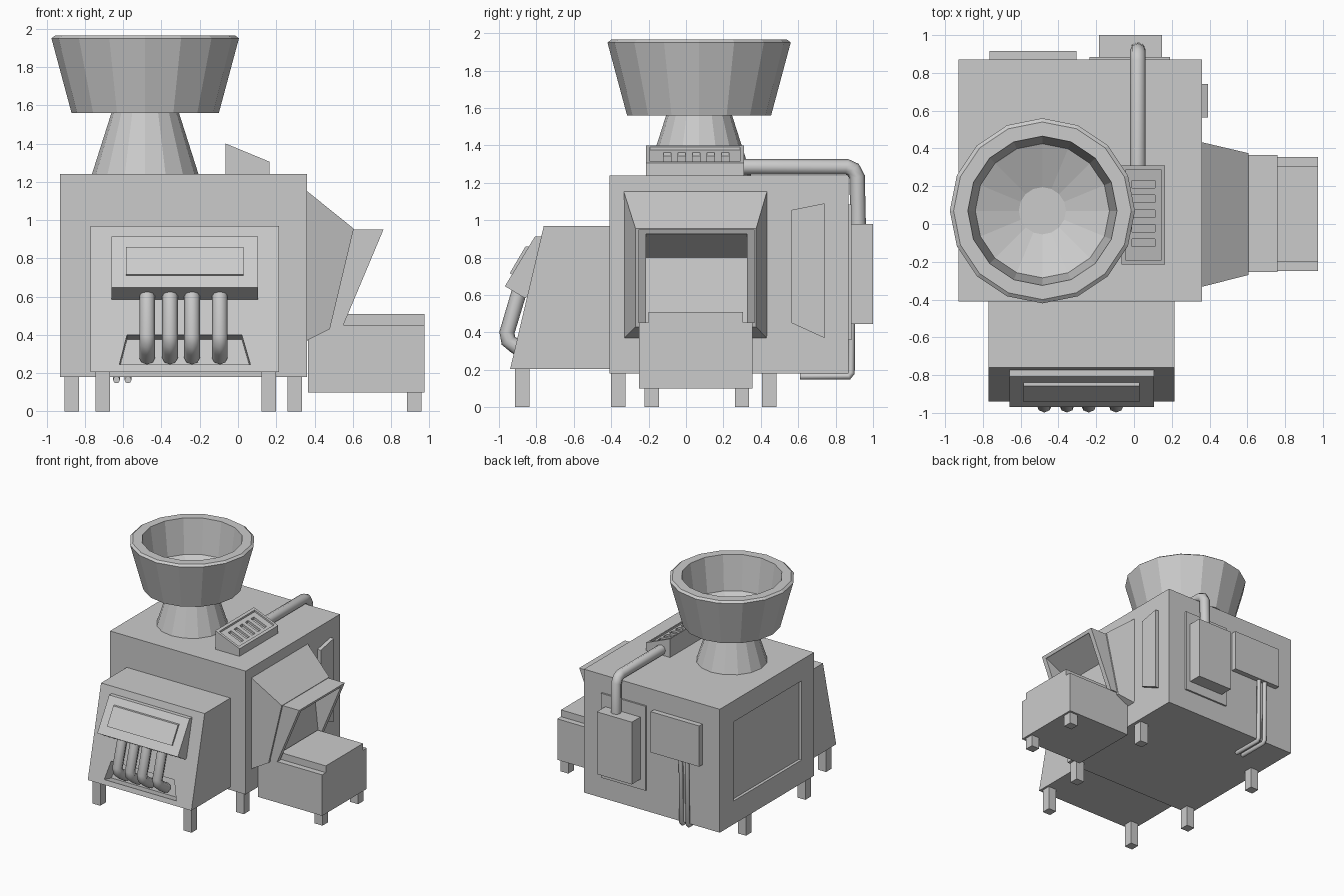
import bpy, bmesh, math
from mathutils import Vector

if "Cube" in bpy.data.objects:
    bpy.data.objects.remove(bpy.data.objects["Cube"])

metal = bpy.data.materials.new("grey_metal")
metal.use_nodes = True
GREY = (0.6, 0.6, 0.6, 1)
metal.diffuse_color = GREY
metal.node_tree.nodes["Principled BSDF"].inputs["Base Color"].default_value = GREY


def finish(name, bm):
    bmesh.ops.recalc_face_normals(bm, faces=bm.faces)
    mesh = bpy.data.meshes.new(name)
    bm.to_mesh(mesh)
    bm.free()
    mesh.materials.append(metal)
    ob = bpy.data.objects.new(name, mesh)
    bpy.context.collection.objects.link(ob)
    return ob


def loft(name, ring_a, ring_b):
    """Closed solid between two matching outlines."""
    bm = bmesh.new()
    a = [bm.verts.new(p) for p in ring_a]
    b = [bm.verts.new(p) for p in ring_b]
    bm.faces.new(a)
    bm.faces.new(b)
    for i in range(len(a)):
        j = (i + 1) % len(a)
        bm.faces.new((a[i], a[j], b[j], b[i]))
    return finish(name, bm)


def prism_x(name, profile, x0, x1):
    return loft(name, [(x0, y, z) for y, z in profile], [(x1, y, z) for y, z in profile])


def prism_y(name, profile, y0, y1):
    return loft(name, [(x, y0, z) for x, z in profile], [(x, y1, z) for x, z in profile])


def box(name, x0, x1, y0, y1, z0, z1):
    return prism_x(name, [(y0, z0), (y1, z0), (y1, z1), (y0, z1)], x0, x1)


def cut(target, cutter):
    mod = target.modifiers.new("cut", "BOOLEAN")
    mod.operation, mod.solver, mod.object = "DIFFERENCE", "EXACT", cutter
    bpy.ops.object.select_all(action="DESELECT")
    bpy.context.view_layer.objects.active = target
    target.select_set(True)
    bpy.ops.object.modifier_apply(modifier=mod.name)
    bpy.data.objects.remove(cutter)


def tube(name, points, radius):
    curve = bpy.data.curves.new(name, "CURVE")
    curve.dimensions = "3D"
    curve.bevel_depth, curve.bevel_resolution = radius, 2
    curve.use_fill_caps = True
    spline = curve.splines.new("POLY")
    spline.points.add(len(points) - 1)
    for pt, co in zip(spline.points, points):
        pt.co = (*co, 1)
    curve.materials.append(metal)
    ob = bpy.data.objects.new(name, curve)
    bpy.context.collection.objects.link(ob)
    bpy.ops.object.select_all(action="DESELECT")
    bpy.context.view_layer.objects.active = ob
    ob.select_set(True)
    bpy.ops.object.convert(target="MESH")
    bpy.ops.object.shade_smooth_by_angle(angle=math.radians(50))


def lathe(name, profile, cx, cy, sides=16):
    bm = bmesh.new()
    rings = []
    for r, z in profile:
        angles = [math.tau * i / sides for i in range(sides)]
        rings.append([bm.verts.new((cx + r * math.cos(t), cy + r * math.sin(t), z)) for t in angles])
    for a, b in zip(rings, rings[1:]):
        for i in range(sides):
            j = (i + 1) % sides
            bm.faces.new((a[i], a[j], b[j], b[i]))
    bm.faces.new(rings[0])
    bm.faces.new(rings[-1])
    return finish(name, bm)


# Main cabinet with a recessed panel in its right wall
cabinet = box("cabinet", -0.93, 0.36, -0.41, 0.87, 0.18, 1.24)
cut(cabinet, box("panel_cutter", -1, -0.905, -0.24, 0.68, 0.38, 1.06))

# Sloped front unit with a dispensing pocket sunk square to its face
front = prism_x("front_unit", [(-0.4, 0.205), (-0.94, 0.205), (-0.76, 0.97), (-0.4, 0.97)], -0.77, 0.215)
slope = lambda z: -0.94 + (z - 0.205) * 0.18 / 0.765
mouth = [Vector((x, slope(z), z)) for x, z in ((-0.62, 0.245), (0.065, 0.245), (0.02, 0.4), (-0.58, 0.4))]
inward = Vector((0, 0.973, -0.23))
cut(front, loft("pocket_cutter", [p - inward * 0.05 for p in mouth], [p + inward * 0.1 for p in mouth]))

# Dispenser hood and its display plate
prism_x("dispenser_hood", [(-0.76, 0.914), (-0.807, 0.914), (-0.968, 0.647), (-0.865, 0.585), (-0.8, 0.6)], -0.66, 0.105)
prism_x("display_plate", [(-0.83, 0.86), (-0.858, 0.86), (-0.943, 0.715), (-0.92, 0.705)], -0.585, 0.03)

# Dispensing nozzles
for i, x in enumerate((-0.475, -0.355, -0.24, -0.095)):
    tube(f"nozzle_{i + 1}", [(x, -0.885, 0.64), (x, -0.957, 0.4), (x, -0.95, 0.355), (x, -0.91, 0.325), (x, -0.84, 0.28)], 0.041)

# Legs: (name, x centres, y centres, height)
for name, xs, ys, top in (
    ("cabinet_leg", (-0.87, 0.297), (-0.362, 0.445), 0.19),
    ("front_leg", (-0.708, 0.16), (-0.875,), 0.21),
    ("outlet_leg", (0.92,), (-0.183, 0.3), 0.11),
):
    for x in xs:
        for y in ys:
            box(name, x - 0.038, x + 0.038, y - 0.038, y + 0.038, 0, top)

# Funnel neck and open hopper bowl
HX, HY = -0.485, 0.07
lathe("funnel_neck", [(0.28, 1.235), (0.175, 1.565)], HX, HY)
lathe("hopper_bowl", [(0.17, 1.56), (0.385, 1.56), (0.49, 1.95), (0.47, 1.965), (0.395, 1.965),
                      (0.355, 1.67), (0.125, 1.575)], HX, HY)

# Control box on top, with sunk face and slots
control = prism_y("control_box", [(-0.065, 1.235), (0.165, 1.235), (0.165, 1.305), (-0.065, 1.4)], -0.215, 0.31)


def face_cutter(x0, x1, y0, y1, depth):
    top = lambda x: 1.4 - (x + 0.065) * 0.413
    return prism_y("face_cutter", [(x0, top(x0) - depth), (x1, top(x1) - depth),
                                   (x1, top(x1) + 0.05), (x0, top(x0) + 0.05)], y0, y1)


cut(control, face_cutter(-0.043, 0.143, -0.193, 0.288, 0.015))
for i in range(5):
    y = 0.21 - i * 0.0775
    cut(control, face_cutter(-0.01, 0.11, y - 0.02, y + 0.02, 0.035))

# Conduit from the control box over the rear edge
tube("conduit", [(0.02, 0.3, 1.285), (0.02, 0.86, 1.285), (0.02, 0.895, 1.27), (0.02, 0.915, 1.23), (0.02, 0.92, 0.97)], 0.042)

# Rear boxes and drain pipes
box("rear_plate", -0.235, 0.19, 0.86, 0.885, 0.36, 1.085)
box("rear_control_box", -0.185, 0.148, 0.88, 1.0, 0.445, 0.98)
box("rear_hatch", -0.765, -0.305, 0.86, 0.915, 0.72, 1.07)
for x in (-0.635, -0.575):
    tube("drain_pipe", [(x, 0.89, 0.74), (x, 0.885, 0.185), (x, 0.87, 0.165), (x, 0.61, 0.165)], 0.018)

# Left wall: side cover and flared collar
prism_x("side_cover", [(0.565, 0.45), (0.74, 0.37), (0.74, 1.09), (0.565, 1.055)], 0.35, 0.392)
collar = loft("chute_collar",
              [(0.35, -0.335, 0.365), (0.35, 0.435, 0.365), (0.35, 0.435, 1.16), (0.35, -0.335, 1.16)],
              [(0.48, -0.27, 0.43), (0.48, 0.375, 0.43), (0.605, 0.375, 0.955), (0.605, -0.27, 0.955)])

# Open chute on the collar, hollowed toward the outlet
chute = prism_y("chute", [(0.48, 0.45), (0.55, 0.45), (0.76, 0.95), (0.595, 0.95)], -0.255, 0.365)
hollow = [(0.57, 0.44), (0.77, 0.925), (0.74, 0.925), (0.5, 0.8), (0.54, 0.44)]
for part in (collar, chute):
    cut(part, prism_y("hollow_cutter", [(0.9, 0.44), (0.9, 0.925)] + hollow[2:], -0.215, 0.325))

# Outlet box with raised lid
box("outlet_box", 0.365, 0.975, -0.25, 0.355, 0.1, 0.452)
box("outlet_lid", 0.545, 0.975, -0.2, 0.305, 0.445, 0.51)
